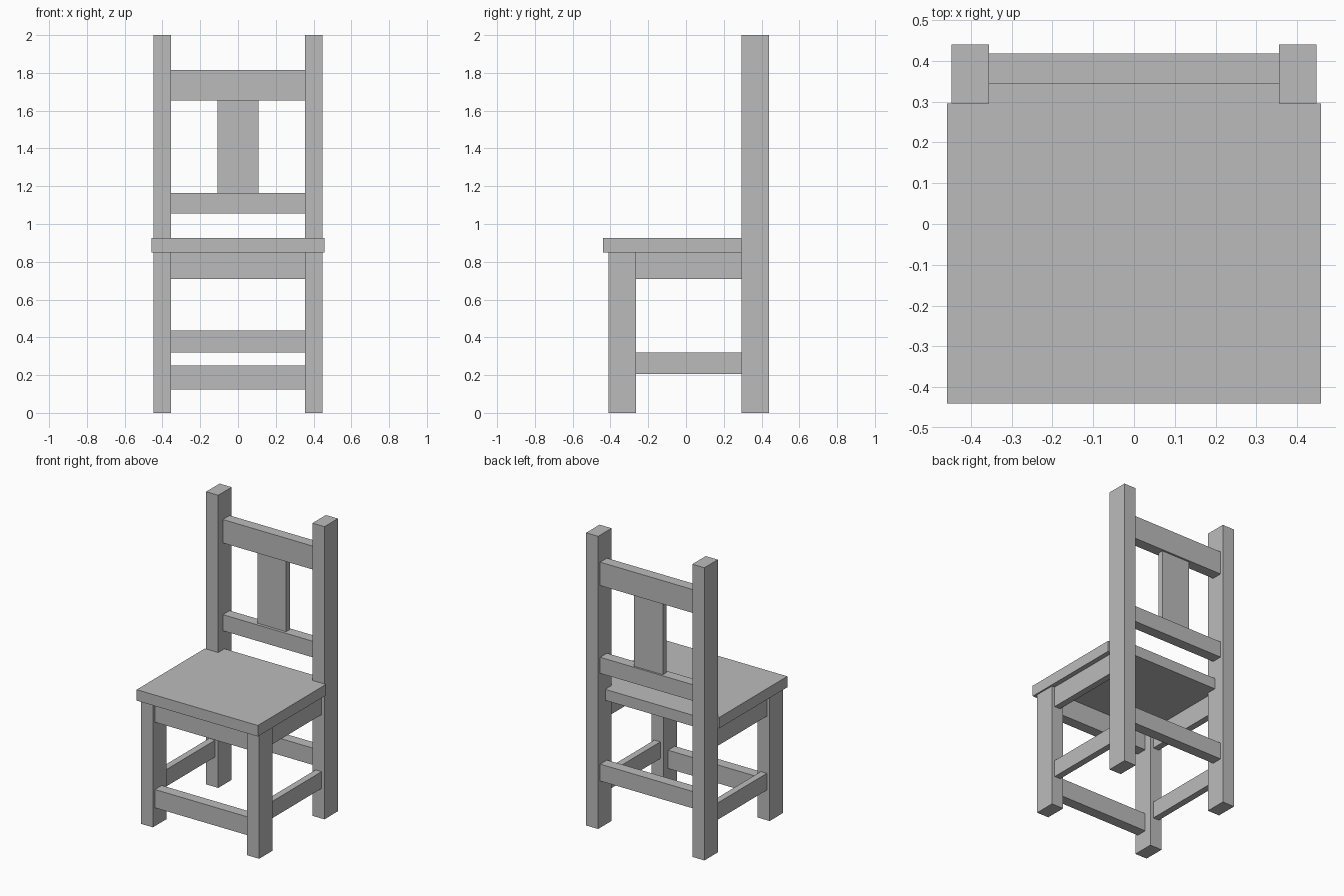
import bpy
import bmesh

cube = bpy.data.objects.get("Cube")
if cube:
    bpy.data.objects.remove(cube, do_unlink=True)

# One plain grey for the whole chair
grey = bpy.data.materials.new("plain grey")
grey.use_nodes = True
grey.diffuse_color = (0.5, 0.5, 0.5, 1)
grey.node_tree.nodes["Principled BSDF"].inputs["Base Color"].default_value = (0.5, 0.5, 0.5, 1)


def extrude_outline(name, outline, z0, z1):
    """Flat-faced solid from an outline in the ground plane."""
    bm = bmesh.new()
    face = bm.faces.new([bm.verts.new((x, y, z0)) for x, y in outline])
    top = bmesh.ops.extrude_face_region(bm, geom=[face])["geom"]
    verts = [v for v in top if isinstance(v, bmesh.types.BMVert)]
    bmesh.ops.translate(bm, verts=verts, vec=(0, 0, z1 - z0))
    bmesh.ops.recalc_face_normals(bm, faces=bm.faces)
    mesh = bpy.data.meshes.new(name)
    bm.to_mesh(mesh)
    bm.free()
    mesh.materials.append(grey)
    obj = bpy.data.objects.new(name, mesh)
    bpy.context.scene.collection.objects.link(obj)
    return obj


def box(name, x0, x1, y0, y1, z0, z1):
    return extrude_outline(name, [(x0, y0), (x1, y0), (x1, y1), (x0, y1)], z0, z1)


def pair(name, x0, x1, *rest):
    box("left_" + name, x0, x1, *rest)
    box("right_" + name, -x1, -x0, *rest)


IN, OUT = 0.356, 0.447               # inner and outer sides of the legs
BACK, REAR = 0.295, 0.44             # front and rear of the back posts
FRONT_LEG = (-0.41, -0.265)
SEAT_Z = 0.85

# Legs and tall back posts
pair("front_leg", IN, OUT, *FRONT_LEG, 0, SEAT_Z)
pair("back_post", IN, OUT, BACK, REAR, 0, 2)

# Side rails between the front legs and back posts
pair("side_apron", 0.38, 0.425, FRONT_LEG[1], BACK, 0.71, SEAT_Z)
pair("side_stretcher", 0.38, 0.425, FRONT_LEG[1], BACK, 0.205, 0.32)

# Cross rails
for name, y0, y1, z0, z1 in (
    ("front_apron", -0.388, -0.315, 0.71, SEAT_Z),
    ("front_stretcher", -0.388, -0.315, 0.125, 0.25),
    ("back_stretcher", 0.345, 0.418, 0.32, 0.435),
    ("lower_back_rail", 0.345, 0.418, 1.055, 1.165),
    ("top_back_rail", 0.345, 0.418, 1.655, 1.815),
):
    box(name, -IN, IN, y0, y1, z0, z1)

# Central splat between the back rails
box("back_splat", -0.108, 0.108, 0.365, 0.405, 1.165, 1.655)

# Seat board, notched around the back posts
half = [(0.458, -0.44), (0.458, BACK), (IN, BACK), (IN, 0.363)]
extrude_outline("seat", half + [(-x, y) for x, y in reversed(half)], SEAT_Z, 0.925)
